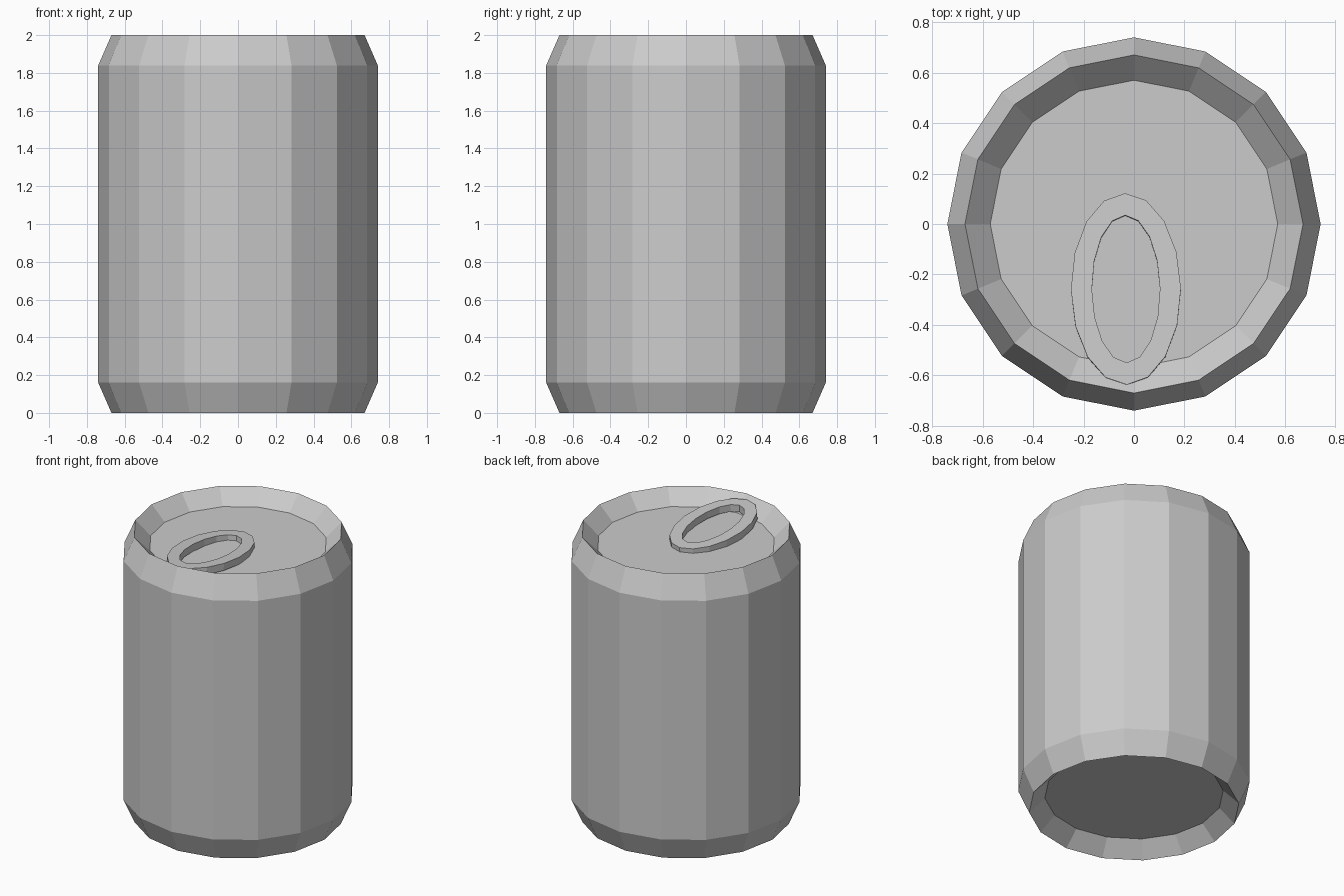
import bpy, bmesh, math

if "Cube" in bpy.data.objects:
    bpy.data.objects.remove(bpy.data.objects["Cube"])

SIDES = 16


def make_object(name, bm):
    bmesh.ops.recalc_face_normals(bm, faces=bm.faces[:])
    mesh = bpy.data.meshes.new(name)
    bm.to_mesh(mesh)
    bm.free()
    obj = bpy.data.objects.new(name, mesh)
    bpy.context.collection.objects.link(obj)
    return obj


def ring(bm, rx, ry, z):
    angles = [2 * math.pi * i / SIDES for i in range(SIDES)]
    return [bm.verts.new((rx * math.cos(a), ry * math.sin(a), z)) for a in angles]


def bridge(bm, a, b):
    for i in range(SIDES):
        j = (i + 1) % SIDES
        bm.faces.new((a[i], a[j], b[j], b[i]))


# Can body: recessed base, chamfered shoulders, recessed lid
profile = [(0.57, 0.10), (0.67, 0), (0.74, 0.16), (0.74, 1.84), (0.67, 2), (0.57, 1.90)]
bm = bmesh.new()
rings = [ring(bm, r, r, z) for r, z in profile]
for a, b in zip(rings, rings[1:]):
    bridge(bm, a, b)
bm.faces.new(rings[0])
bm.faces.new(rings[-1])
make_object("can_body", bm)

# Pull tab: oval ring, lifted slightly toward the front
bm = bmesh.new()
section = [(0.218, 0.38, -0.025), (0.218, 0.38, 0.025),
           (0.135, 0.293, 0.025), (0.135, 0.293, -0.025)]
rings = [ring(bm, *s) for s in section]
for i in range(4):
    bridge(bm, rings[i], rings[(i + 1) % 4])
tab = make_object("pull_tab", bm)
tab.location = (-0.032, -0.259, 1.928)
tab.rotation_euler = (-0.06, 0, 0.01)
